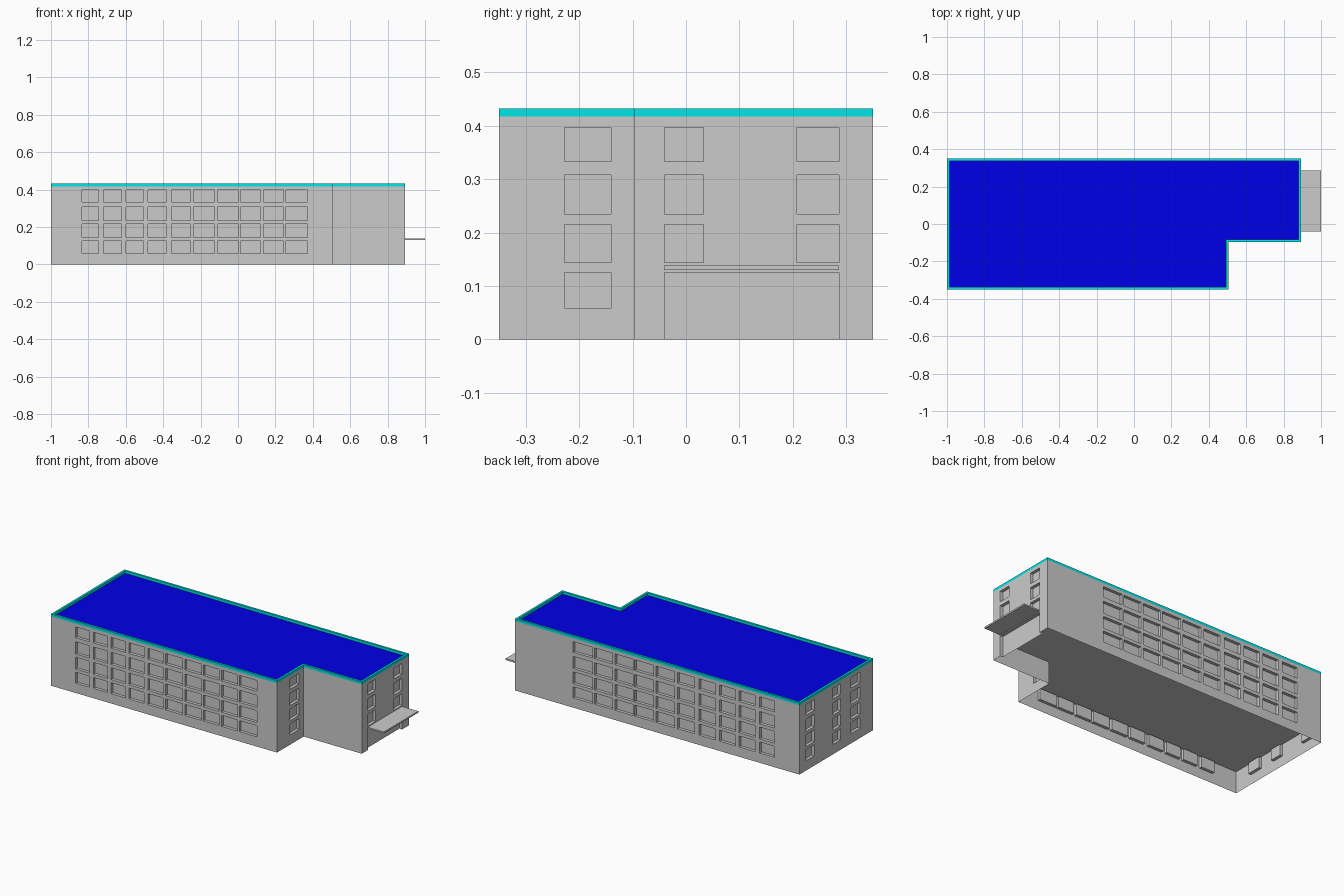
import bpy, bmesh
from mathutils import Vector

if "Cube" in bpy.data.objects:
    bpy.data.objects.remove(bpy.data.objects["Cube"])

WALL_TOP, TOP, DEPTH = 0.417, 0.432, 0.018
ROWS = [(0.059, 0.125), (0.144, 0.215), (0.235, 0.308), (0.333, 0.397)]
# L-shaped outline, counter-clockwise from the front left corner
PLAN = [(-1, -0.35), (0.505, -0.35), (0.505, -0.097), (0.892, -0.097), (0.892, 0.35), (-1, 0.35)]
INNER = [(-0.987, -0.337), (0.492, -0.337), (0.492, -0.084), (0.879, -0.084), (0.879, 0.337), (-0.987, 0.337)]


def material(name, color):
    m = bpy.data.materials.new(name)
    m.diffuse_color = color
    m.use_nodes = True
    m.node_tree.nodes["Principled BSDF"].inputs["Base Color"].default_value = m.diffuse_color
    return m


def finish(name, bm, mat=None):
    bmesh.ops.remove_doubles(bm, verts=bm.verts, dist=1e-5)
    me = bpy.data.meshes.new(name)
    bm.to_mesh(me)
    bm.free()
    if mat:
        me.materials.append(mat)
    ob = bpy.data.objects.new(name, me)
    bpy.context.collection.objects.link(ob)
    return ob


def face(bm, pts):
    bm.faces.new([bm.verts.new(p) for p in pts])


def wall(name, p, q, openings):
    """Thin wall from p to q; openings are (start, end, z0, z1) recessed panes."""
    p, q = Vector((*p, 0)), Vector((*q, 0))
    length = (q - p).length
    d = (q - p).normalized()
    inward = Vector((-d.y, d.x, 0))
    axis = 0 if abs(d.x) > 0.5 else 1
    holes = []
    for a, b, z0, z1 in openings:
        u = sorted((abs(a - p[axis]), abs(b - p[axis])))
        holes.append((*u, z0, z1))

    def pt(u, z, depth=0.0):
        return p + d * u + inward * depth + Vector((0, 0, z))

    bm = bmesh.new()
    us = sorted({0, length, *[c for h in holes for c in h[:2]]})
    zs = sorted({0, WALL_TOP, *[c for h in holes for c in h[2:]]})
    # solid wall cells
    for u0, u1 in zip(us, us[1:]):
        for z0, z1 in zip(zs, zs[1:]):
            um, zm = (u0 + u1) / 2, (z0 + z1) / 2
            if not any(h[0] < um < h[1] and h[2] < zm < h[3] for h in holes):
                face(bm, [pt(u0, z0), pt(u1, z0), pt(u1, z1), pt(u0, z1)])
    # recessed panes and their reveals
    for u0, u1, z0, z1 in holes:
        ring = [(u0, z0), (u1, z0), (u1, z1), (u0, z1)]
        face(bm, [pt(*c, DEPTH) for c in ring])
        for i in range(4):
            a, b = ring[i], ring[(i + 1) % 4]
            if a[1] == b[1] == 0:
                continue  # the doorway has no sill
            face(bm, [pt(*a), pt(*b), pt(*b, DEPTH), pt(*a, DEPTH)])
    return finish(name, bm)


def grid(cols, rows):
    return [(a, b, z0, z1) for a, b in cols for z0, z1 in rows]


def sheet(name, outline, z, up, mat=None):
    bm = bmesh.new()
    pts = [(x, y, z) for x, y in outline]
    face(bm, pts if up else pts[::-1])
    return finish(name, bm, mat)


# window columns on each side
front = [(-0.835, -0.745), (-0.718, -0.622), (-0.600, -0.505), (-0.482, -0.382), (-0.355, -0.254),
         (-0.237, -0.125), (-0.109, 0.003), (0.014, 0.120), (0.136, 0.243), (0.254, 0.371)]
back = [tuple(-0.835 + (c + 0.835) * 1.112 for c in col) for col in front]
side = [(-0.227, -0.140), (-0.040, 0.033), (0.208, 0.286)]
door = [(-0.040, 0.286, 0.0, 0.125)]

# walls
layout = [("front_wall", grid(front, ROWS)),
          ("step_side_wall", grid(side[:1], ROWS)),
          ("step_front_wall", []),
          ("entrance_wall", grid(side[1:], ROWS[1:]) + door),
          ("back_wall", grid(back, ROWS)),
          ("left_wall", grid(side, ROWS))]
for i, (name, openings) in enumerate(layout):
    wall(name, PLAN[i], PLAN[(i + 1) % 6], openings)

# ceiling of the open-bottomed ground storey, and the roof
sheet("ground_storey_ceiling", PLAN, 0.131, False)
sheet("roof", PLAN, WALL_TOP, True, material("roof_blue", (0.0, 0.0, 0.8, 1)))

# parapet ring
bm = bmesh.new()
for i in range(6):
    j = (i + 1) % 6
    a, b, c, d = PLAN[i], PLAN[j], INNER[j], INNER[i]
    face(bm, [(*a, WALL_TOP), (*b, WALL_TOP), (*b, TOP), (*a, TOP)])
    face(bm, [(*a, TOP), (*b, TOP), (*c, TOP), (*d, TOP)])
    face(bm, [(*c, WALL_TOP), (*d, WALL_TOP), (*d, TOP), (*c, TOP)])
finish("parapet", bm, material("parapet_cyan", (0.0, 0.8, 0.8, 1)))

# entrance canopy
bpy.ops.mesh.primitive_cube_add(size=1, location=(0.946, 0.1225, 0.134))
canopy = bpy.context.object
canopy.name = "entrance_canopy"
canopy.scale = (0.108, 0.327, 0.009)
